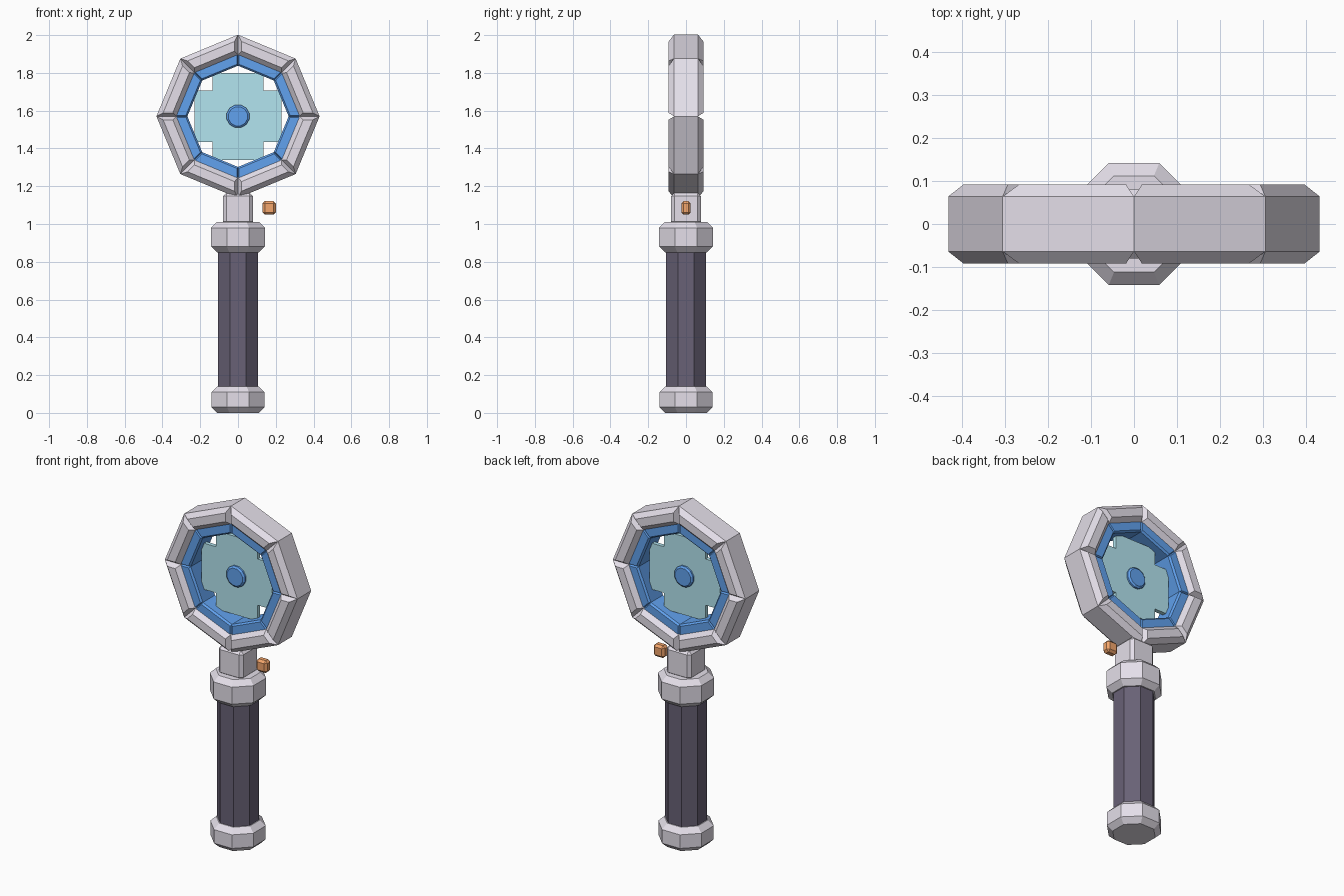
import bpy, bmesh
from math import cos, sin, pi, tau
from mathutils import Vector

if "Cube" in bpy.data.objects:
    bpy.data.objects.remove(bpy.data.objects["Cube"])

CENTRE_Z = 1.57


def material(name, rgb):
    m = bpy.data.materials.new(name)
    m.diffuse_color = (*rgb, 1)
    m.use_nodes = True
    m.node_tree.nodes["Principled BSDF"].inputs["Base Color"].default_value = m.diffuse_color
    return m


METAL = material("pale_metal", (0.78, 0.74, 0.82))
GRIP = material("dark_grip", (0.14, 0.12, 0.18))
BLUE = material("blue_trim", (0.12, 0.36, 0.86))
CYAN = material("cyan_glass", (0.45, 0.78, 0.87))
ORANGE = material("orange", (0.90, 0.38, 0.15))


def loft(bm, loops):
    """Skin a stack of equal-length closed loops and cap both ends."""
    rings = [[bm.verts.new(p) for p in loop] for loop in loops]
    n = len(rings[0])
    for a, b in zip(rings, rings[1:]):
        for i in range(n):
            j = (i + 1) % n
            bm.faces.new((a[i], a[j], b[j], b[i]))
    bm.faces.new(rings[0][::-1])
    bm.faces.new(rings[-1])


def finish(bm, name, mat):
    bmesh.ops.recalc_face_normals(bm, faces=bm.faces)
    me = bpy.data.meshes.new(name)
    bm.to_mesh(me)
    bm.free()
    me.materials.append(mat)
    ob = bpy.data.objects.new(name, me)
    bpy.context.collection.objects.link(ob)
    return ob


def octagon_post(name, mat, apothem, z0, z1, bevel):
    """Upright octagon with flats on the axes and chamfered ends."""
    bm = bmesh.new()
    loops = []
    for a, z in ((apothem - bevel, z0), (apothem, z0 + bevel),
                 (apothem, z1 - bevel), (apothem - bevel, z1)):
        r = a / cos(pi / 8)
        loops.append([(r * cos((k + .5) * tau / 8), r * sin((k + .5) * tau / 8), z)
                      for k in range(8)])
    loft(bm, loops)
    return finish(bm, name, mat)


def octagon_ring(name, mat, r_out, r_in, half_depth, bevel, joint):
    """Eight mitred segments, each chamfered on its front and back rims."""
    bm = bmesh.new()

    def trapezoid(y, inset, gap):
        for_corners = []
        for r, end in ((r_out - inset, 0), (r_out - inset, 1),
                       (r_in + inset, 1), (r_in + inset, 0)):
            a = Vector((r, 0))
            b = Vector((r * cos(tau / 8), r * sin(tau / 8)))
            along = (b - a).normalized() * gap
            for_corners.append((b - along if end else a + along, y))
        return for_corners

    for k in range(8):
        c, s = cos(k * tau / 8), sin(k * tau / 8)
        loops = []
        for y, inset, gap in ((-half_depth, bevel, joint), (-half_depth + bevel, 0, 0),
                              (half_depth - bevel, 0, 0), (half_depth, bevel, joint)):
            loops.append([(p.x * c - p.y * s, yy, CENTRE_Z + p.x * s + p.y * c)
                          for p, yy in trapezoid(y, inset, gap)])
        loft(bm, loops)
    return finish(bm, name, mat)


def bevel_box(name, mat, centre, size, width):
    bm = bmesh.new()
    bmesh.ops.create_cube(bm, size=1)
    for v in bm.verts:
        v.co = Vector(v.co[i] * size[i] + centre[i] for i in range(3))
    bmesh.ops.bevel(bm, geom=bm.edges[:], offset=width, segments=1, affect='EDGES')
    return finish(bm, name, mat)


# Handle: pommel, grip, collar and neck
octagon_post("pommel", METAL, 0.14, 0.0, 0.14, 0.03)
octagon_post("grip", GRIP, 0.105, 0.10, 0.90, 0.01)
octagon_post("collar", METAL, 0.142, 0.85, 1.01, 0.03)
bevel_box("neck", METAL, (0, 0, 1.08), (0.16, 0.16, 0.17), 0.018)

# Head: outer frame and inner trim
octagon_ring("outer_frame", METAL, 0.432, 0.325, 0.092, 0.028, 0.02)
octagon_ring("inner_trim", BLUE, 0.34, 0.268, 0.066, 0.01, 0.006)

# Stepped plus-shaped lens
bm = bmesh.new()
w, n = 0.23, 0.136
quarter = [(w, -n), (w, n), (n, n)]
outline = []
for k in range(4):
    for x, z in quarter:
        for _ in range(k):
            x, z = -z, x
        outline.append((x, z))
loft(bm, [[(x, y, CENTRE_Z + z) for x, z in outline] for y in (-0.012, 0.012)])
finish(bm, "lens", CYAN)

# Hub in the middle of the lens
bm = bmesh.new()
loft(bm, [[(r * cos(k * tau / 12 + pi / 12), y, CENTRE_Z + r * sin(k * tau / 12 + pi / 12))
           for k in range(12)]
          for r, y in ((0.052, -0.03), (0.062, -0.022), (0.062, 0.022), (0.052, 0.03))])
finish(bm, "lens_hub", BLUE)

# Small side button
bevel_box("side_button", ORANGE, (0.165, 0, 1.085), (0.072, 0.05, 0.072), 0.013)
